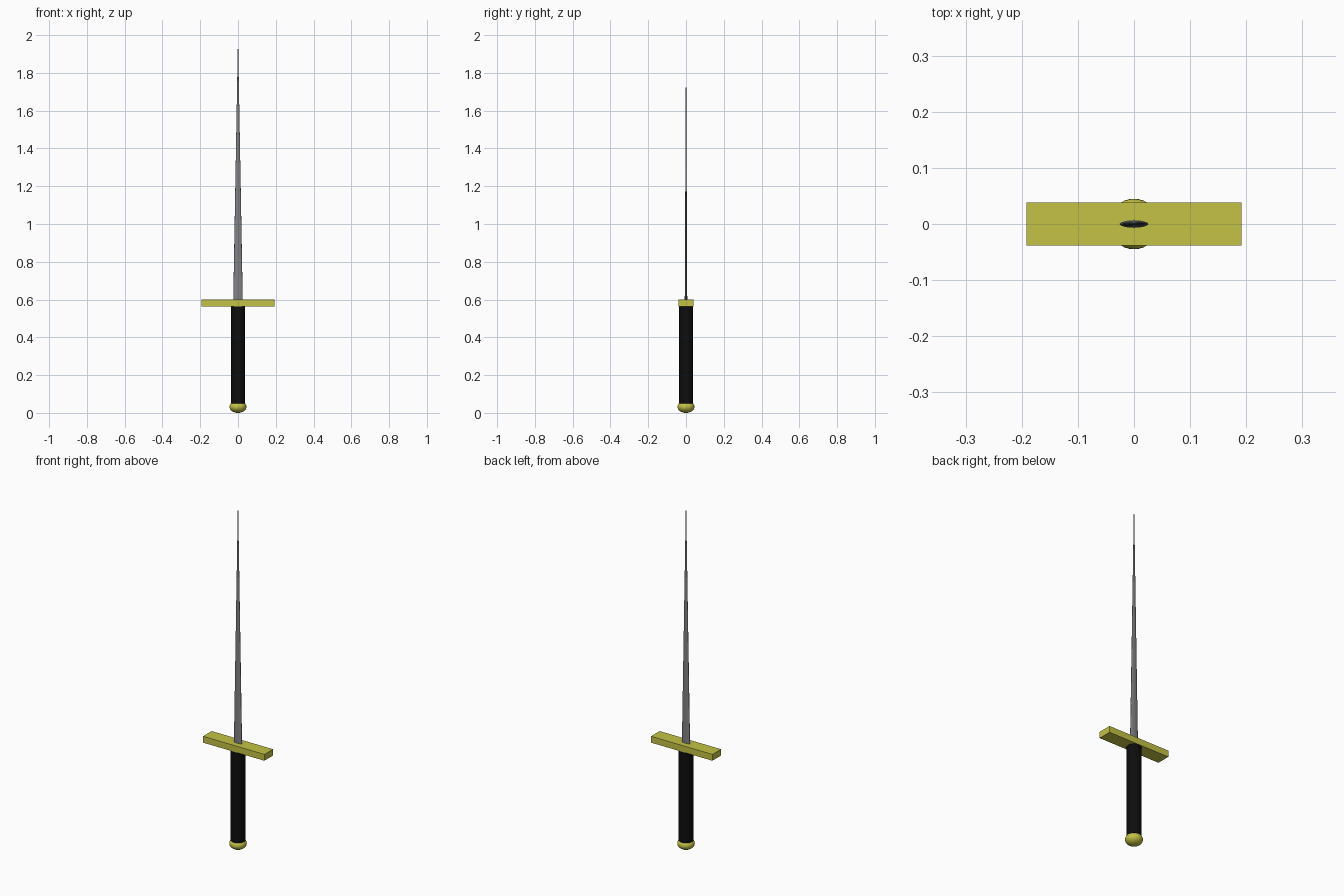
import bpy

if "Cube" in bpy.data.objects:
    bpy.data.objects.remove(bpy.data.objects["Cube"])


def material(name, color):
    m = bpy.data.materials.new(name)
    m.diffuse_color = (*color, 1)
    m.use_nodes = True
    m.node_tree.nodes["Principled BSDF"].inputs["Base Color"].default_value = m.diffuse_color
    return m


def finish(name, scale=(1, 1, 1), mat=None, smooth=True):
    ob = bpy.context.object
    ob.name = name
    ob.scale = scale
    bpy.ops.object.transform_apply(location=False, rotation=False, scale=True)
    if mat:
        ob.data.materials.append(mat)
    if smooth:
        bpy.ops.object.shade_smooth_by_angle()
    return ob


gold = material("gold", (0.55, 0.54, 0.06))
black = material("black", (0.004, 0.004, 0.004))
steel = material("steel", (0.22, 0.22, 0.23))

# Flattened ball pommel
bpy.ops.mesh.primitive_uv_sphere_add(segments=32, ring_count=16, radius=1, location=(0, 0, 0.032))
finish("pommel", (0.045, 0.045, 0.032), gold)

# Round grip
z0, z1 = 0.05, 0.565
bpy.ops.mesh.primitive_cylinder_add(vertices=32, radius=0.038, depth=z1 - z0,
                                    location=(0, 0, (z0 + z1) / 2))
finish("grip", mat=black)

# Crossguard bar
bpy.ops.mesh.primitive_cube_add(size=1, location=(0, 0, 0.582))
finish("crossguard", (0.384, 0.077, 0.036), gold, smooth=False)

# Blade: long cone squashed to a thin ellipse
z0, z1 = 0.58, 2.0
bpy.ops.mesh.primitive_cone_add(vertices=32, radius1=1, radius2=0, depth=z1 - z0,
                                location=(0, 0, (z0 + z1) / 2))
finish("blade", (0.0255, 0.0068, 1), steel, smooth=False)
